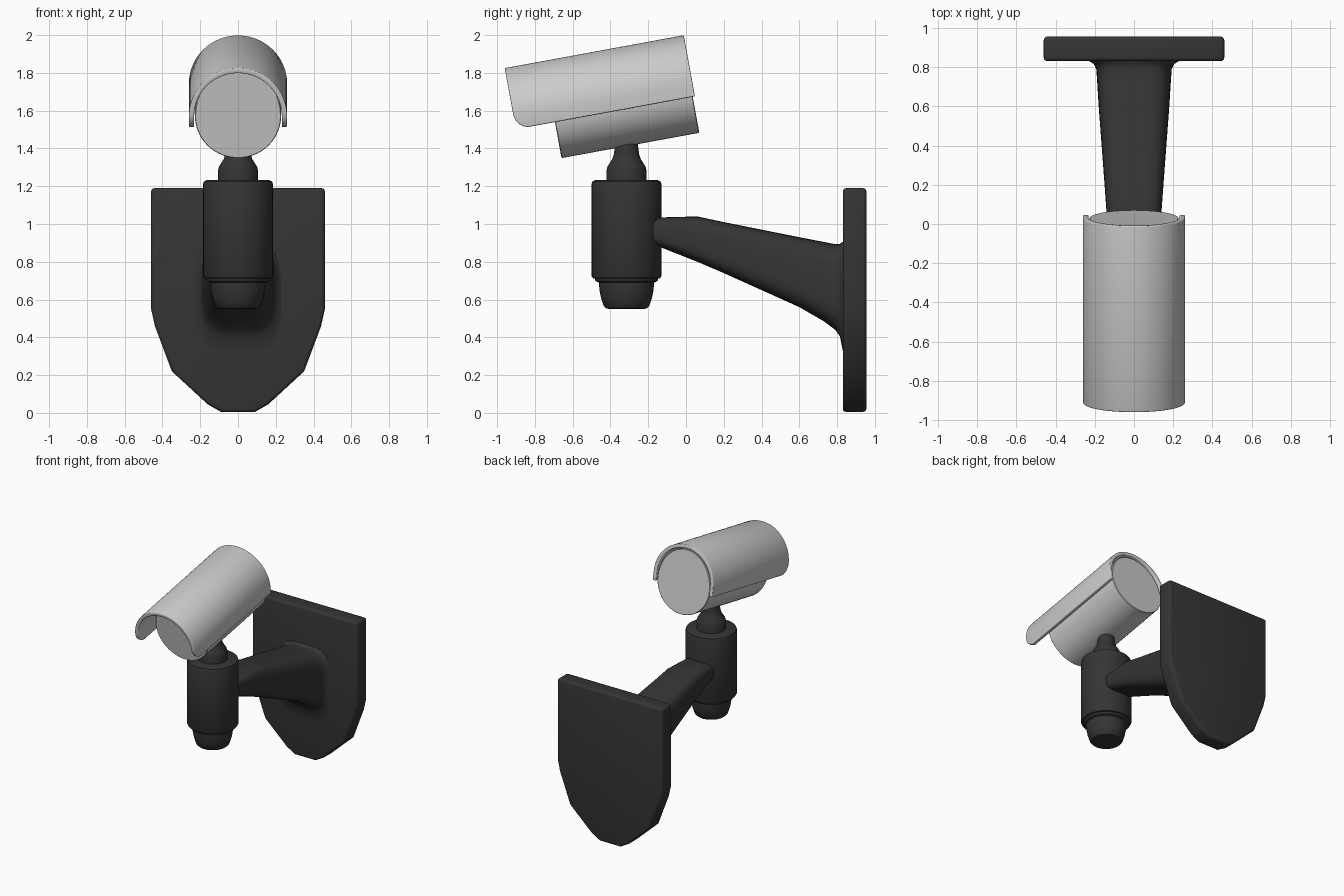
import bpy, bmesh
from math import sin, cos, pi, radians, sqrt, copysign

if "Cube" in bpy.data.objects:
    bpy.data.objects.remove(bpy.data.objects["Cube"])

black = bpy.data.materials.new("black_paint")
black.diffuse_color = (0.035, 0.035, 0.037, 1)
black.use_nodes = True
black.node_tree.nodes["Principled BSDF"].inputs["Base Color"].default_value = black.diffuse_color


def loft(name, rings, mat=None, bevel=0, angle=35):
    """Skin closed rings of equal length, cap both ends."""
    bm = bmesh.new()
    vs = [[bm.verts.new(p) for p in r] for r in rings]
    n = len(rings[0])
    for a, b in zip(vs, vs[1:]):
        for i in range(n):
            j = (i + 1) % n
            bm.faces.new((a[i], a[j], b[j], b[i]))
    bm.faces.new(vs[0])
    bm.faces.new(vs[-1])
    bmesh.ops.recalc_face_normals(bm, faces=bm.faces)
    if bevel:
        edges = [e for e in bm.edges if e.calc_face_angle(0) > radians(50)]
        bmesh.ops.bevel(bm, geom=edges, offset=bevel, segments=3,
                        profile=0.5, affect='EDGES')
    me = bpy.data.meshes.new(name)
    bm.to_mesh(me)
    bm.free()
    ob = bpy.data.objects.new(name, me)
    bpy.context.collection.objects.link(ob)
    if mat:
        me.materials.append(mat)
    bpy.ops.object.select_all(action='DESELECT')
    ob.select_set(True)
    bpy.context.view_layer.objects.active = ob
    bpy.ops.object.shade_smooth_by_angle(angle=radians(angle))
    return ob


def lathe(name, profile, y, mat, n=40):
    return loft(name, [[(r * cos(2 * pi * i / n), y + r * sin(2 * pi * i / n), z)
                        for i in range(n)] for r, z in profile], mat)


# Shield-shaped wall plate
half = [(0.46, 1.19), (0.46, 0.55), (0.44, 0.46), (0.35, 0.22),
        (0.16, 0.045), (0.09, 0.005)]
outline = half + [(-x, z) for x, z in reversed(half)]
loft("wall_plate", [[(x, y, z) for x, z in outline] for y in (0.83, 0.955)],
     black, bevel=0.018)

# Tapered arm, flaring into the plate: y, top, bottom, half width
stations = [(-0.25, 1.02, 0.92, 0.11), (-0.13, 1.035, 0.875, 0.125),
            (0.06, 1.04, 0.80, 0.14), (0.2, 1.01, 0.74, 0.15),
            (0.4, 0.97, 0.65, 0.165), (0.6, 0.93, 0.56, 0.18),
            (0.73, 0.905, 0.485, 0.188), (0.79, 0.893, 0.44, 0.192),
            (0.815, 0.895, 0.405, 0.205), (0.828, 0.905, 0.34, 0.225),
            (0.84, 0.91, 0.27, 0.245)]


def squircle(y, top, bot, w, n=40, e=0.55):
    ring = []
    for i in range(n):
        c, s = cos(2 * pi * i / n), sin(2 * pi * i / n)
        ring.append((w * copysign(abs(c) ** e, c), y,
                     (top + bot) / 2 + (top - bot) / 2 * copysign(abs(s) ** e, s)))
    return ring


loft("arm", [squircle(*s) for s in stations], black, angle=50)

# Upright post with a domed lower cap, and the swivel neck
PY = -0.315
lathe("post", [(0.165, 0.71), (0.178, 0.713), (0.185, 0.725), (0.185, 1.21),
               (0.18, 1.225), (0.165, 1.232)], PY, black)
lathe("post_lower_cap", [(0.09, 0.55), (0.108, 0.553), (0.12, 0.565), (0.135, 0.61),
                         (0.143, 0.65), (0.146, 0.69), (0.162, 0.696),
                         (0.167, 0.705), (0.167, 0.73)], PY, black)
lathe("swivel_neck", [(0.107, 1.22), (0.106, 1.285), (0.1, 1.305), (0.075, 1.345),
                      (0.068, 1.365), (0.06, 1.42), (0.06, 1.46)], PY, black)

# Camera head, tilted down: t runs along its axis, h across it
TILT = radians(10.4)


def head(x, t, h):
    return (x, 0.03 + t * cos(TILT) - h * sin(TILT),
            1.705 + t * sin(TILT) + h * cos(TILT))


def body_ring(t, k=1.0, n=56):
    ring = []
    for i in range(n):
        c, s = cos(2 * pi * i / n), sin(2 * pi * i / n)
        ring.append(head(k * 0.228 * c, t, k * (0.26 if s > 0 else 0.226) * s))
    return ring


loft("camera_body", [body_ring(-0.742, 0.985), body_ring(-0.738),
                     body_ring(-0.004), body_ring(0.0, 0.985)])

# Curved sun shield with rounded lower front corners
H0, BOT, RO, RI, RC = 0.037, -0.032, 0.26, 0.232, 0.085
right = [(1, 0, BOT + (H0 - BOT) * i / 8) for i in range(8)]
arc = [(cos(pi * i / 40), sin(pi * i / 40), H0) for i in range(41)]
left = [(-c, s, h) for c, s, h in reversed(right)]
rings = []
for c, s, h in right + arc + left:
    drop = min(max(0.05 - h, 0), RC) if s < 0.02 else 0
    front = -0.952 + RC - sqrt(RC * RC - drop * drop)
    ho, hi = h + RO * s, h + RI * s
    rings.append([head(RO * c, front, ho), head(RO * c, 0.012, ho),
                  head(RI * c, 0.012, hi), head(RI * c, front, hi)])
loft("sun_shield", rings, bevel=0.006)
